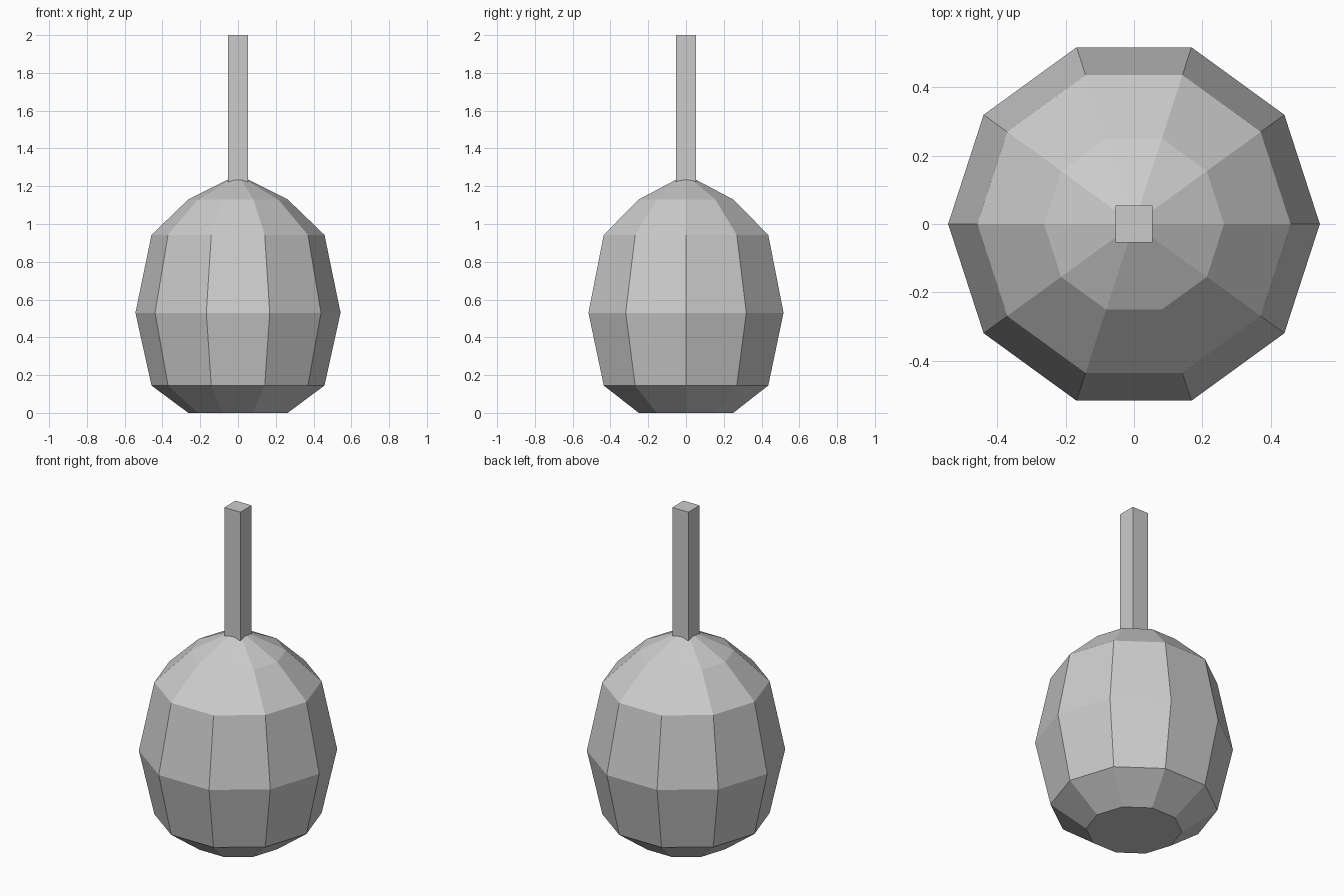
import bpy, bmesh, math

if "Cube" in bpy.data.objects:
    bpy.data.objects.remove(bpy.data.objects["Cube"])

grey = bpy.data.materials.new("light grey")
grey.diffuse_color = (0.6, 0.6, 0.6, 1)
grey.use_nodes = True
grey.node_tree.nodes["Principled BSDF"].inputs["Base Color"].default_value = grey.diffuse_color


def make_object(name, bm):
    bmesh.ops.recalc_face_normals(bm, faces=bm.faces)
    mesh = bpy.data.meshes.new(name)
    bm.to_mesh(mesh)
    bm.free()
    mesh.materials.append(grey)
    obj = bpy.data.objects.new(name, mesh)
    bpy.context.collection.objects.link(obj)


# Ten-sided faceted body: rings of (radius, height), closed by a point on top
SIDES = 10
profile = [(0.263, 0), (0.458, 0.145), (0.543, 0.53), (0.458, 0.942), (0.263, 1.13)]
bm = bmesh.new()
rings = [[bm.verts.new((r * math.cos(math.tau * i / SIDES),
                        r * math.sin(math.tau * i / SIDES), z))
          for i in range(SIDES)] for r, z in profile]
tip = bm.verts.new((0, 0, 1.262))
bm.faces.new(rings[0])
for low, high in zip(rings, rings[1:]):
    for i in range(SIDES):
        j = (i + 1) % SIDES
        bm.faces.new((low[i], low[j], high[j], high[i]))
for i in range(SIDES):
    bm.faces.new((rings[-1][i], rings[-1][(i + 1) % SIDES], tip))
make_object("body", bm)

# Square stem, sunk slightly into the top of the body
bm = bmesh.new()
bmesh.ops.create_cube(bm, size=1)
bmesh.ops.scale(bm, vec=(0.108, 0.108, 0.79), verts=bm.verts)
bmesh.ops.translate(bm, vec=(0, 0, 2 - 0.395), verts=bm.verts)
make_object("stem", bm)
